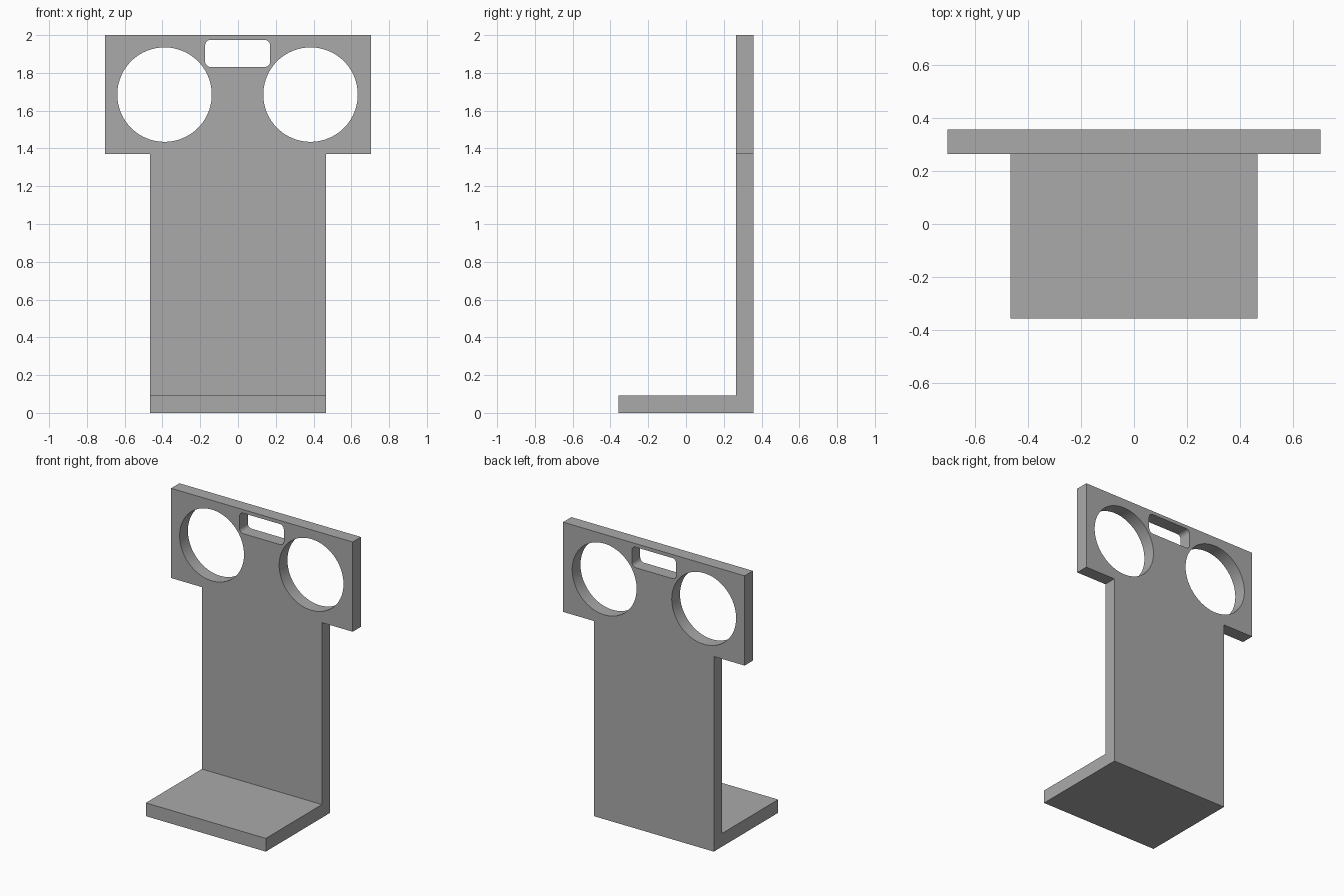
import bpy, bmesh
from math import pi, cos, sin

default = bpy.data.objects.get("Cube")
if default:
    bpy.data.objects.remove(default, do_unlink=True)

grey = bpy.data.materials.new("plain grey")
grey.use_nodes = True
colour = (0.4, 0.4, 0.4, 1)
grey.diffuse_color = colour
grey.node_tree.nodes["Principled BSDF"].inputs["Base Color"].default_value = colour

HALF_DEPTH = 0.357
WALL_FRONT = 0.265
BASE_TOP = 0.093
BODY = 0.466
HEAD = 0.705


def circle(cx, cz, r, n=96):
    return [(cx + r * cos(2 * pi * i / n), cz + r * sin(2 * pi * i / n)) for i in range(n)]


def rounded_slot(x0, x1, z0, z1, r, steps=8):
    corners = [(x1 - r, z1 - r), (x0 + r, z1 - r), (x0 + r, z0 + r), (x1 - r, z0 + r)]
    return [(cx + r * cos(pi / 2 * (q + i / steps)), cz + r * sin(pi / 2 * (q + i / steps)))
            for q, (cx, cz) in enumerate(corners) for i in range(steps + 1)]


def plate(name, loops, y0, y1):
    """Fill x-z outlines (first is the border, the rest are holes) and extrude along y."""
    bm = bmesh.new()
    for loop in loops:
        verts = [bm.verts.new((x, y0, z)) for x, z in loop]
        for a, b in zip(verts, verts[1:] + verts[:1]):
            bm.edges.new((a, b))
    bmesh.ops.triangle_fill(bm, edges=bm.edges[:], use_beauty=True)
    extruded = bmesh.ops.extrude_face_region(bm, geom=bm.faces[:], use_keep_orig=True)
    moved = [g for g in extruded["geom"] if isinstance(g, bmesh.types.BMVert)]
    bmesh.ops.translate(bm, verts=moved, vec=(0, y1 - y0, 0))
    bmesh.ops.recalc_face_normals(bm, faces=bm.faces[:])
    mesh = bpy.data.meshes.new(name)
    bm.to_mesh(mesh)
    bm.free()
    mesh.materials.append(grey)
    obj = bpy.data.objects.new(name, mesh)
    bpy.context.collection.objects.link(obj)
    bpy.ops.object.select_all(action="DESELECT")
    obj.select_set(True)
    bpy.context.view_layer.objects.active = obj
    bpy.ops.object.shade_smooth_by_angle(angle=pi / 6)
    return obj


# Upright T-shaped back with two round openings and a hanging slot
half = [(BODY, 0), (BODY, 1.37), (HEAD, 1.37), (HEAD, 2)]
outline = half + [(-x, z) for x, z in reversed(half)]
plate("back_panel",
      [outline,
       circle(-0.389, 1.685, 0.25),
       circle(0.384, 1.685, 0.25),
       rounded_slot(-0.174, 0.17, 1.831, 1.975, 0.03)],
      WALL_FRONT, HALF_DEPTH)

# Flat shelf projecting forward from the foot of the back
plate("base_shelf",
      [[(-BODY, 0), (BODY, 0), (BODY, BASE_TOP), (-BODY, BASE_TOP)]],
      -HALF_DEPTH, WALL_FRONT)
